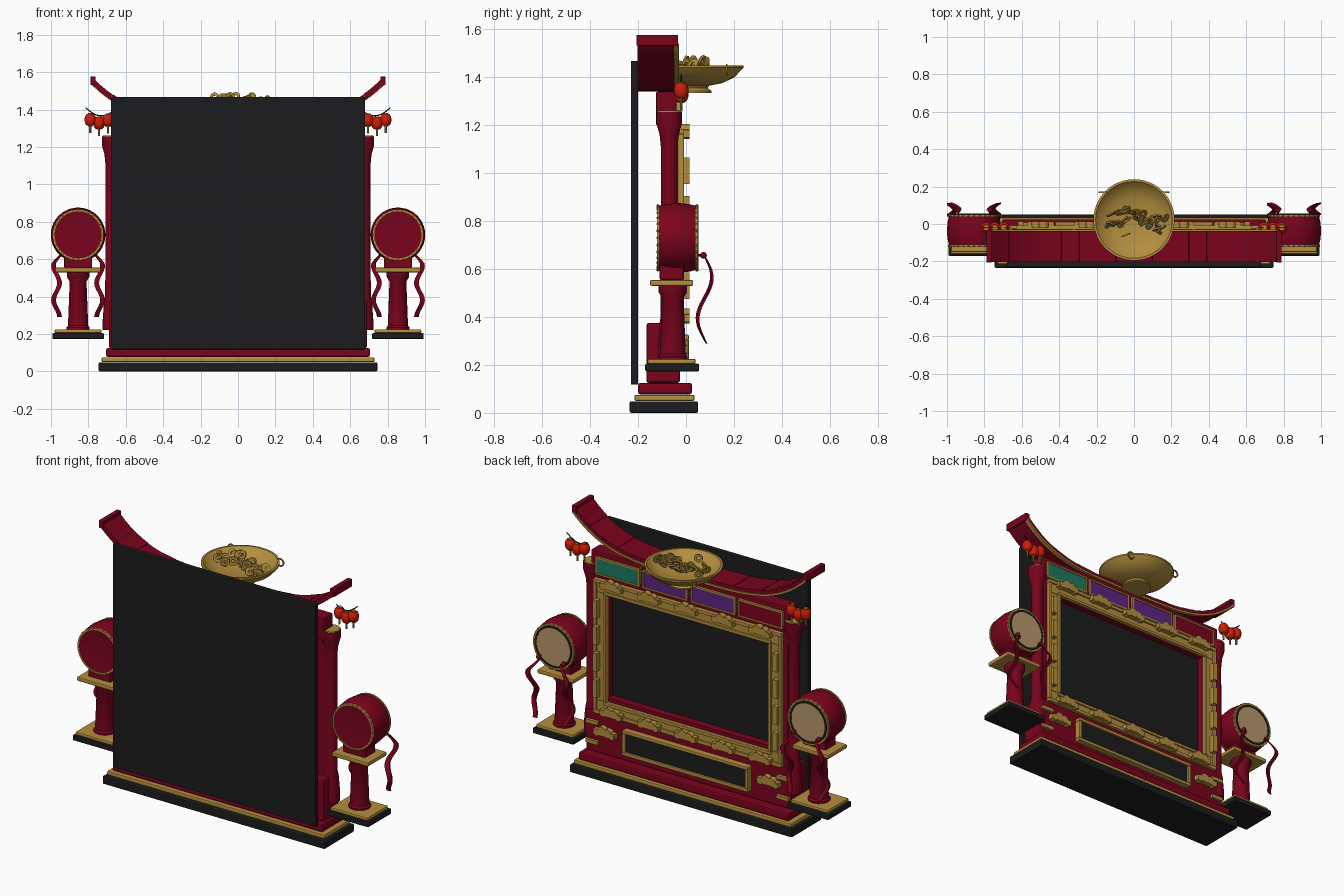
import bpy, bmesh, math, random
from mathutils import Matrix, Vector

if "Cube" in bpy.data.objects:
    bpy.data.objects.remove(bpy.data.objects["Cube"])

random.seed(4)

def material(name, r, g, b):
    m = bpy.data.materials.new(name)
    m.diffuse_color = (r, g, b, 1)
    m.use_nodes = True
    m.node_tree.nodes["Principled BSDF"].inputs["Base Color"].default_value = m.diffuse_color
    return m

RED = material("crimson", 0.195, 0.001, 0.012)
GOLD = material("gold", 0.45, 0.27, 0.048)
DARK = material("charcoal", 0.012, 0.012, 0.013)
TEAL = material("teal", 0.013, 0.19, 0.12)
PURPLE = material("purple", 0.11, 0.018, 0.23)
LANTERN = material("lantern red", 0.64, 0.012, 0.002)
SKIN = material("drum skin", 0.49, 0.31, 0.15)

# ---- helpers
def finish(name, bm, mat, smooth=False, bevel=0):
    bmesh.ops.recalc_face_normals(bm, faces=bm.faces)
    me = bpy.data.meshes.new(name)
    bm.to_mesh(me)
    bm.free()
    ob = bpy.data.objects.new(name, me)
    me.materials.append(mat)
    bpy.context.collection.objects.link(ob)
    if bevel:
        mod = ob.modifiers.new("bevel", 'BEVEL')
        mod.width, mod.segments = bevel, 2
    if smooth:
        bpy.ops.object.select_all(action='DESELECT')
        ob.select_set(True)
        bpy.context.view_layer.objects.active = ob
        bpy.ops.object.shade_smooth_by_angle(angle=math.radians(35))
    return ob

def add_box(bm, x0, x1, y0, y1, z0, z1):
    m = Matrix.Translation(((x0+x1)/2, (y0+y1)/2, (z0+z1)/2)) @ Matrix.Diagonal((x1-x0, y1-y0, z1-z0, 1))
    bmesh.ops.create_cube(bm, size=1, matrix=m)

def box(name, mat, *b, bevel=0.006):
    bm = bmesh.new()
    add_box(bm, *b)
    return finish(name, bm, mat, bevel=bevel)

def add_rod(bm, p, q, r, n=8):
    p, q = Vector(p), Vector(q)
    d = q - p
    m = Matrix.Translation((p+q)/2) @ d.to_track_quat('Z', 'Y').to_matrix().to_4x4()
    bmesh.ops.create_cone(bm, cap_ends=True, segments=n, radius1=r, radius2=r, depth=d.length, matrix=m)

def add_lathe(bm, profile, loc, n=32, rot=None):
    m = Matrix.Translation(loc) @ (rot or Matrix())
    rings = []
    for r, z in profile:
        if r == 0:
            rings.append([bm.verts.new(m @ Vector((0, 0, z)))] * n)
        else:
            rings.append([bm.verts.new(m @ Vector((r*math.cos(2*math.pi*i/n), r*math.sin(2*math.pi*i/n), z))) for i in range(n)])
    for a, b in zip(rings, rings[1:]):
        for i in range(n):
            j = (i+1) % n
            bm.faces.new(list(dict.fromkeys((a[i], a[j], b[j], b[i]))))

def lathe(name, mat, profile, loc, n=32, rot=None):
    bm = bmesh.new()
    add_lathe(bm, profile, loc, n, rot)
    return finish(name, bm, mat, smooth=True)

def frame(name, mat, x, z0, z1, w, y0, y1, cx=0, bevel=0.004):
    bm = bmesh.new()
    add_box(bm, cx-x, cx+x, y0, y1, z1-w, z1)
    add_box(bm, cx-x, cx+x, y0, y1, z0, z0+w)
    for a, b in ((cx-x, cx-x+w), (cx+x-w, cx+x)):
        add_box(bm, a, b, y0, y1, z0+w, z1-w)
    return finish(name, bm, mat, bevel=bevel)

TO_Y = Matrix.Rotation(-math.pi/2, 4, 'X')   # lathe axis z -> +y

# ---- stepped base, rear panel and lower cabinet
box("base_plinth", DARK, -.745, .745, -.235, .05, 0, .048)
box("base_gold_step", GOLD, -.73, .73, -.215, .035, .05, .075)
box("base_red_step", RED, -.705, .705, -.2, .025, .077, .125, bevel=.01)
box("rear_panel", DARK, -.68, .68, -.23, -.2, .118, 1.468, bevel=.004)
box("lower_cabinet", RED, -.69, .69, -.165, -.025, .125, .375, bevel=.01)

# ---- wall around the recessed screen
frame("screen_wall", RED, .66, .36, 1.22, .11, -.1, -.035, bevel=0)
box("screen", DARK, -.57, .57, -.103, -.08, .42, 1.13, bevel=0)
frame("frame_band", GOLD, .625, .375, 1.18, .075, -.035, -.018)
frame("frame_outer_moulding", GOLD, .632, .37, 1.185, .022, -.035, -.008)
frame("frame_inner_moulding", GOLD, .562, .43, 1.12, .018, -.035, -.008)

# ---- marquee plate below the screen
box("marquee_plate", DARK, -.41, .41, -.03, .0, .185, .315, bevel=0)
frame("marquee_frame", GOLD, .422, .174, .326, .02, -.03, .012)

# ---- lintel with four coloured panels
box("lintel", RED, -.665, .665, -.125, -.04, 1.2, 1.34)
for cx, mat, nm in ((.48, TEAL, "teal"), (.162, PURPLE, "purple_a"), (-.162, PURPLE, "purple_b"), (-.48, RED, "red")):
    box("lintel_panel_" + nm, mat, cx-.142, cx+.142, -.042, -.03, 1.21, 1.305, bevel=0)
    frame("lintel_panel_frame_" + nm, GOLD, .15, 1.203, 1.31, .01, -.042, -.026, cx=cx, bevel=0)

# ---- cloud ornaments on the frame and cabinet
bm = bmesh.new()
def cloud(cx, cz, upright=False, y=-.02, s=1.0):
    for u, v, r in ((-.052, -.004, .018), (-.024, .008, .025), (.016, .012, .028), (.05, -.002, .02)):
        du, dv = (v, u) if upright else (u, v)
        add_rod(bm, (cx+du*s, y, cz+dv*s), (cx+du*s, y+.034, cz+dv*s), r*s, 14)
    a, b = (.016, .072) if upright else (.072, .016)
    add_box(bm, cx-a*s, cx+a*s, y, y+.032, cz-b*s, cz+b*s)
for i in range(5):
    cloud(-.5+i*.25, 1.165)
    cloud(-.5+i*.25, .395)
for sx in (-1, 1):
    for z in (.53, .69, .85, 1.01):
        add_box(bm, sx*.605-.014, sx*.605+.014, -.02, .014, z-.055, z+.055)
    cloud(sx*.55, .265, y=-.027)
    for z in (.19, .31):
        add_box(bm, min(sx*.6, sx*.68), max(sx*.6, sx*.68), -.03, -.008, z-.011, z+.011)
finish("cloud_ornaments", bm, GOLD)

# ---- swept roof made of close-set slabs
def roof_pt(x, t):
    z = 1.34 + .2*(abs(x)/.785)**4
    k = 4*.2/.785*(abs(x)/.785)**3 * (1 if x > 0 else -1)
    l = math.hypot(1, k)
    return x - k/l*t, z + t/l

def add_slab(bm, xa, xb, t0, t1, y0, y1, steps=3):
    rings = []
    for i in range(steps+1):
        x = xa + (xb-xa)*i/steps
        (ax, az), (bx, bz) = roof_pt(x, t0), roof_pt(x, t1)
        rings.append([bm.verts.new(c) for c in ((ax, y0, az), (ax, y1, az), (bx, y1, bz), (bx, y0, bz))])
    for a, b in zip(rings, rings[1:]):
        for i in range(4):
            bm.faces.new((a[i], a[(i+1) % 4], b[(i+1) % 4], b[i]))
    bm.faces.new(rings[0])
    bm.faces.new(rings[-1])

bm, bt = bmesh.new(), bmesh.new()
N = 16
for i in range(N):
    xa = -.785 + 1.57*i/N
    add_slab(bm, xa+.0005, xa+1.57/N-.0005, 0, .028 + .002*(i % 2), -.203, -.037)
for s in (-1, 1):
    (x, z) = roof_pt(s*.785, .014)
    add_box(bm, x-.014, x+.014, -.207, -.033, z-.018, z+.026)
finish("roof_slabs", bm, RED)
add_slab(bt, -.78, .78, -.004, .008, -.05, -.03, 48)
finish("roof_gold_trim", bt, GOLD)

# ---- repeated side parts
for s, side in ((-1, "left"), (1, "right")):
    # pillar with flared ends
    lathe("pillar_" + side, RED, [(0, .22), (.05, .22), (.05, .27), (.043, .36), (.036, .4), (.034, 1.1), (.04, 1.16),
          (.054, 1.21), (.054, 1.255), (0, 1.255)], (s*.674, -.07, 0), 24)
    lathe("pillar_cap_" + side, GOLD, [(0, 1.25), (.05, 1.25), (.05, 1.262), (0, 1.262)], (s*.674, -.07, 0), 24)

    # lantern string
    pts = [(s*(.675+.14*i/8), -.02, 1.385+.025*i/8-.03*math.sin(math.pi*i/8)) for i in range(9)]
    bm = bmesh.new()
    for p, q in zip(pts, pts[1:]):
        add_rod(bm, p, q, .003, 6)
    finish("lantern_string_" + side, bm, DARK)
    body, caps = bmesh.new(), bmesh.new()
    for x, z in ((.695, 1.343), (.743, 1.328), (.79, 1.345)):
        add_lathe(body, [(0, -.032), (.018, -.031), (.026, -.022), (.03, -.008), (.03, .008), (.026, .022), (.018, .031), (0, .032)], (s*x, -.02, z), 16)
        add_rod(caps, (s*x, -.02, z-.036), (s*x, -.02, z+.036), .013, 10)
        add_rod(caps, (s*x, -.02, z-.07), (s*x, -.02, z-.035), .006, 8)
    finish("lanterns_" + side, body, LANTERN, smooth=True)
    finish("lantern_caps_" + side, caps, GOLD)

    # drum stand
    c = s*.855
    box("stand_plinth_" + side, DARK, c-.138, c+.138, -.17, .055, .173, .205)
    box("stand_gold_foot_" + side, GOLD, c-.125, c+.125, -.16, .04, .205, .225)
    lathe("stand_column_" + side, RED, [(0, .22), (.062, .22), (.062, .235), (.054, .245), (.045, .48), (.06, .505),
          (.06, .53), (0, .53)], (c, -.055, 0), 24)
    box("stand_tray_" + side, GOLD, c-.122, c+.122, -.15, .03, .53, .555)
    box("drum_cradle_" + side, RED, c-.075, c+.075, -.11, -.01, .555, .615)

    # barrel drum, skin facing the back
    D = (c, 0, .73)
    lathe("drum_body_" + side, RED, [(0, -.118), (.12, -.118), (.132, -.12), (.141, -.085), (.146, -.035), (.141, .013),
          (.132, .046), (0, .046)], D, 40, TO_Y)
    lathe("drum_skin_" + side, SKIN, [(0, .04), (.114, .04), (.114, .051), (0, .051)], D, 40, TO_Y)
    bm = bmesh.new()
    for y in (-.117, .045):
        add_lathe(bm, [(.126, y-.005), (.137, y-.005), (.137, y+.005), (.126, y+.005), (.126, y-.005)], D, 40, TO_Y)
        for i in range(28):
            a = 2*math.pi*i/28
            m = Matrix.Translation((c+.133*math.cos(a), y, .73+.133*math.sin(a)))
            bmesh.ops.create_icosphere(bm, subdivisions=1, radius=.008, matrix=m)
    finish("drum_studs_" + side, bm, GOLD)
    lathe("drum_skin_rim_" + side, DARK, [(.113, .044), (.125, .044), (.125, .053), (.113, .053), (.113, .044)], D, 40, TO_Y)

    # waving ribbons with knots
    bm = bmesh.new()
    for k in (-1, 1):
        prev = None
        for i in range(25):
            t = i/24
            z = .655 - .365*t
            u = c + k*(.088 + .027*min(1, t*5) - .016*math.cos(t*4*math.pi))
            y = .074 + .03*math.sin(t*2*math.pi*1.05)
            w = .006 + .007*min(1, t*4)
            h = .006 + .008*math.sin(math.pi*t)
            cur = [bm.verts.new(p) for p in ((u-w, y-h*.3, z), (u+w, y+h*.3, z), (u+w, y+h, z), (u-w, y+h*.6, z))]
            if prev:
                for j in range(4):
                    bm.faces.new((prev[j], prev[(j+1) % 4], cur[(j+1) % 4], cur[j]))
            else:
                bm.faces.new(cur)
            prev = cur
        bm.faces.new(prev)
        bmesh.ops.create_uvsphere(bm, u_segments=12, v_segments=8, radius=.014, matrix=Matrix.Translation((c+k*.085, .073, .657)))
        add_rod(bm, (c+k*.085, .04, .657), (c+k*.085, .075, .657), .005)
    finish("drum_ribbons_" + side, bm, RED, smooth=True)

# ---- gold bowl with ring handles and coins
lathe("bowl", GOLD, [(0, 1.335), (.085, 1.335), (.085, 1.343), (.068, 1.355), (.075, 1.365), (.13, 1.376), (.18, 1.4), (.208, 1.43),
      (.217, 1.44), (.217, 1.45), (.205, 1.45), (.175, 1.418), (.12, 1.394), (0, 1.385)], (0, .022, 0), 48)
def ring(bm, loc, rot, r, w):
    add_lathe(bm, [(r-w, -.004), (r, -.004), (r, .004), (r-w, .004), (r-w, -.004)], loc, 14, rot)
bm = bmesh.new()
for s in (-1, 1):
    ring(bm, (s*.165, .17, 1.432), TO_Y, .025, .007)
finish("bowl_handles", bm, GOLD)
bm = bmesh.new()
for i in range(36):
    a, d = random.uniform(0, 6.28), .17*math.sqrt(random.random())
    x, y = d*math.cos(a) + .01, .01 + .45*d*math.sin(a)
    rot = Matrix.Rotation(random.uniform(.6, 1.6), 4, 'X') @ Matrix.Rotation(random.uniform(-.8, .8), 4, 'Y')
    ring(bm, (x, y, 1.42 + random.uniform(0, .05)), rot, .025, .015)
finish("coins", bm, GOLD)
